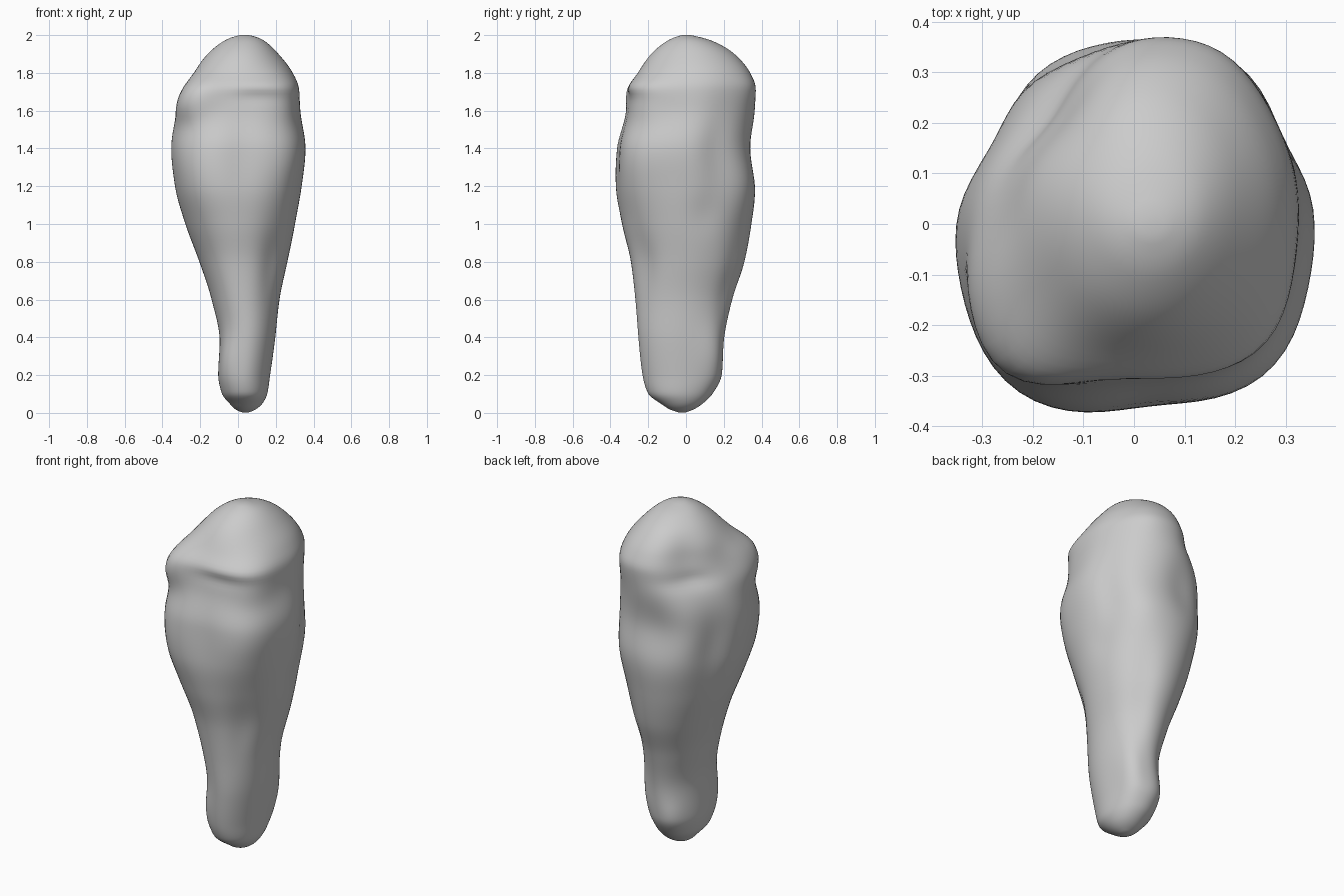
import bpy, bmesh, math

# Body profile: z, left x, right x, front y, back y
ROWS = [
    (0.00, 0.03, 0.05, -0.03, -0.01),
    (0.015, -0.01, 0.09, -0.08, 0.035),
    (0.05, -0.045, 0.13, -0.135, 0.09),
    (0.10, -0.085, 0.155, -0.20, 0.14),
    (0.20, -0.105, 0.17, -0.23, 0.188),
    (0.38, -0.097, 0.195, -0.25, 0.20),
    (0.60, -0.14, 0.22, -0.267, 0.245),
    (0.80, -0.205, 0.262, -0.29, 0.31),
    (1.00, -0.28, 0.304, -0.335, 0.347),
    (1.20, -0.335, 0.338, -0.36, 0.37),
    (1.40, -0.355, 0.358, -0.355, 0.352),
    (1.60, -0.325, 0.33, -0.312, 0.370),
    (1.72, -0.29, 0.322, -0.30, 0.375),
    (1.80, -0.245, 0.29, -0.255, 0.345),
    (1.90, -0.165, 0.215, -0.185, 0.26),
    (1.97, -0.075, 0.14, -0.10, 0.14),
    (1.992, -0.025, 0.095, -0.052, 0.065),
    (2.003, 0.025, 0.045, -0.01, 0.01),
]

# Swellings and dents: angle, z, angular width, z width, relative amount
FORMS = [
    (138, 1.74, 32, 0.17, -0.24),   # cut-away back left of the cap
    (178, 1.73, 22, 0.09, -0.07),
    (228, 1.70, 20, 0.12, 0.25),    # front left corner of the cap
    (222, 1.60, 20, 0.07, 0.06),
    (203, 1.68, 13, 0.12, 0.07),
    (234, 1.30, 28, 0.30, 0.14),    # front left shoulder
    (315, 1.72, 24, 0.09, 0.12),    # front right corner of the cap
    (315, 1.60, 20, 0.07, 0.05),
    (312, 1.35, 24, 0.24, 0.11),    # front right shoulder
    (60, 1.72, 18, 0.12, 0.04),     # back right of the cap
    (55, 1.20, 18, 0.20, 0.05),
    (27, 1.35, 13, 0.25, -0.05),
    (288, 1.725, 28, 0.03, 0.035),  # front lip
    (288, 1.67, 26, 0.035, -0.03),  # crease under the lip
    (138, 1.66, 28, 0.035, -0.05),  # crease under the back left edge
    (152, 1.28, 18, 0.28, -0.11),   # left side channel
    (98, 1.38, 17, 0.17, -0.06),    # back notch
    (15, 1.05, 12, 0.10, -0.03),    # right side groove
    (310, 0.80, 16, 0.18, -0.06),   # front right groove
    (55, 0.75, 14, 0.28, -0.04),    # back right groove
    (273, 1.40, 12, 0.25, -0.03),   # shallow front channel
    (235, 0.70, 25, 0.25, 0.04),
    (225, 0.28, 22, 0.16, 0.12),    # foot swellings
    (45, 0.30, 22, 0.17, 0.14),
    (120, 0.22, 22, 0.08, 0.04),
]


def profile(z):
    """Smooth cubic interpolation through the profile rows."""
    i = max(k for k in range(len(ROWS) - 1) if ROWS[k][0] <= z)
    a, b = ROWS[i], ROWS[i + 1]
    p, q = ROWS[max(i - 1, 0)], ROWS[min(i + 2, len(ROWS) - 1)]
    h = b[0] - a[0]
    t = (z - a[0]) / h
    out = []
    for c in range(1, 5):
        s = (b[c] - a[c]) / h
        s0 = (a[c] - p[c]) / (a[0] - p[0]) if i > 0 else s
        s1 = (q[c] - b[c]) / (q[0] - b[0]) if i + 2 < len(ROWS) else s
        m0 = 2 * s * s0 / (s + s0) if s * s0 > 0 else 0
        m1 = 2 * s * s1 / (s + s1) if s * s1 > 0 else 0
        out.append((2*t**3 - 3*t*t + 1) * a[c] + (t**3 - 2*t*t + t) * h * m0
                   + (3*t*t - 2*t**3) * b[c] + (t**3 - t*t) * h * m1)
    return out


def form(angle, z):
    f = 1.0
    for a, zc, wa, wz, amount in FORMS:
        d = (angle - a + 180) % 360 - 180
        f += amount * math.exp(-(d / wa) ** 2 - ((z - zc) / wz) ** 2)
    return f


# Loft rings, packed closer at both ends
SEG, RINGS = 72, 110
TOP = ROWS[-1][0]
bm = bmesh.new()
rings = []
for r in range(RINGS):
    u = r / (RINGS - 1)
    z = TOP * (0.4 * u + 0.3 * (1 - math.cos(math.pi * u)))
    z = min(z, TOP - 1e-5)
    x0, x1, y0, y1 = profile(z)
    ring = []
    for s in range(SEG):
        ang = 360 * s / SEG
        f = form(ang, z)
        c, n = math.cos(math.radians(ang)), math.sin(math.radians(ang))
        ring.append(bm.verts.new(((x0 + x1) / 2 + (x1 - x0) / 2 * c * f,
                                  (y0 + y1) / 2 + (y1 - y0) / 2 * n * f, z)))
    rings.append(ring)
for lo, hi in zip(rings, rings[1:]):
    for s in range(SEG):
        t = (s + 1) % SEG
        bm.faces.new((lo[s], lo[t], hi[t], hi[s]))
bm.faces.new(rings[0][::-1])
bm.faces.new(rings[-1])
for face in bm.faces:
    face.smooth = True

mesh = bpy.data.meshes.new("tapered_body")
bm.to_mesh(mesh)
bm.free()
body = bpy.data.objects.new("tapered_body", mesh)
bpy.context.collection.objects.link(body)

# Soften the profile joins
soft = body.modifiers.new("soften", 'SMOOTH')
soft.factor = 0.5
soft.iterations = 5
